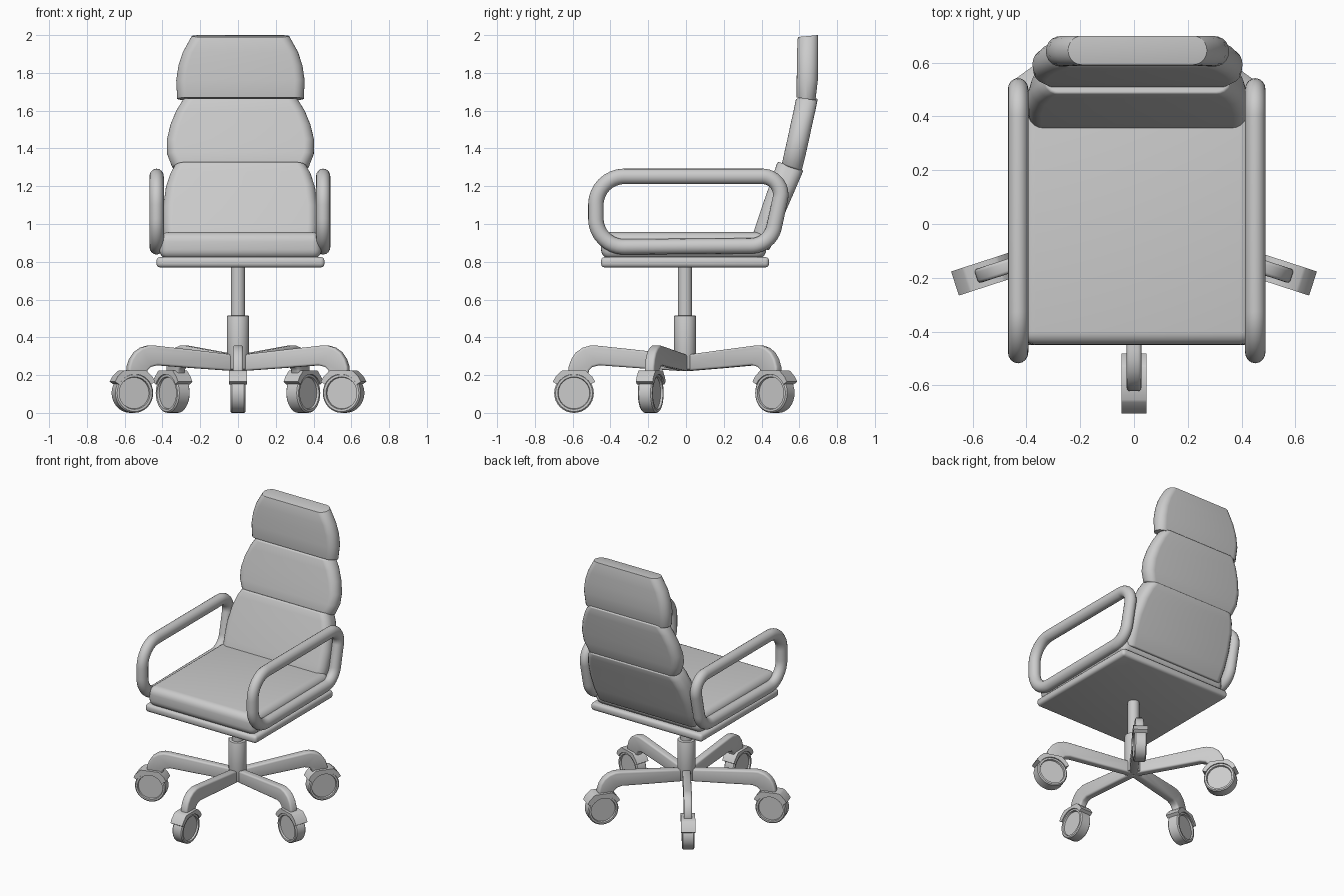
import bpy, bmesh
from math import sin, cos, pi, radians
from mathutils import Vector, Matrix

if "Cube" in bpy.data.objects:
    bpy.data.objects.remove(bpy.data.objects["Cube"])

CX, BY = 0.013, -0.005          # upper body x offset, base y offset


def finish(name, bm, bevel=0, segs=3, matrix=None, min_angle=35):
    """Bevel the hard edges, turn into a smooth-by-angle object."""
    bmesh.ops.recalc_face_normals(bm, faces=bm.faces)
    if bevel:
        hard = [e for e in bm.edges if len(e.link_faces) == 2
                and e.calc_face_angle() > radians(min_angle)]
        bmesh.ops.bevel(bm, geom=hard, offset=bevel, segments=segs,
                        profile=0.5, affect='EDGES', clamp_overlap=True)
    if matrix:
        bm.transform(matrix)
    me = bpy.data.meshes.new(name)
    bm.to_mesh(me)
    bm.free()
    ob = bpy.data.objects.new(name, me)
    bpy.context.collection.objects.link(ob)
    smooth(ob)
    return ob


def smooth(ob):
    bpy.ops.object.select_all(action='DESELECT')
    ob.select_set(True)
    bpy.context.view_layer.objects.active = ob
    bpy.ops.object.shade_smooth_by_angle(angle=radians(35))


def loft(rings, caps=True, closed=False):
    """Skin a list of equal-length point rings."""
    bm = bmesh.new()
    vs = [[bm.verts.new(p) for p in r] for r in rings]
    n = len(vs[0])
    pairs = list(zip(vs, vs[1:])) + ([(vs[-1], vs[0])] if closed else [])
    for a, b in pairs:
        for i in range(n):
            j = (i + 1) % n
            bm.faces.new((a[i], a[j], b[j], b[i]))
    if caps:
        bm.faces.new(vs[0])
        bm.faces.new(vs[-1])
    return bm


def box(x0, x1, y0, y1, z0, z1):
    return loft([[(x0, y0, z), (x1, y0, z), (x1, y1, z), (x0, y1, z)] for z in (z0, z1)])


def slab(profile, half):
    """Extrude an (x, z) outline symmetrically along y."""
    return loft([[(x, y, z) for x, z in profile] for y in (-half, half)])


def turned(profile, n=32):
    """Lathe an (r, z) profile around z."""
    return loft([[(r * cos(2 * pi * i / n), r * sin(2 * pi * i / n), z)
                  for i in range(n)] for r, z in profile])


def fillet(corners, n=10):
    """Closed 2D path through (a, b, radius) corners."""
    out = []
    for i, (a, b, r) in enumerate(corners):
        p = Vector((a, b))
        d1 = (Vector(corners[i - 1][:2]) - p).normalized()
        d2 = (Vector(corners[(i + 1) % len(corners)][:2]) - p).normalized()
        p1, p2 = p + d1 * r, p + d2 * r
        c = p + (d1 + d2).normalized() * (r / cos(d1.angle(d2) / 2))
        rad = (p1 - c).length
        for k in range(n + 1):
            d = (p1 - c).normalized() * (1 - k / n) + (p2 - c).normalized() * (k / n)
            out.append(c + d.normalized() * rad)
    return out


# Seat cushion and the pan beneath it
finish("seat_cushion", box(CX - 0.43, CX + 0.43, -0.45, 0.425, 0.815, 0.957), 0.05, 5)
finish("seat_pan", box(CX - 0.445, CX + 0.445, -0.45, 0.44, 0.77, 0.825), 0.02, 3)


# Backrest cushions: (z front, z back, y front, y back, half width) stations
def cushion(name, stations):
    rings = []
    for zf, zb, yf, yb, w in stations:
        c = 0.052
        path = fillet([(-w, yf, c), (w, yf, c), (w, yb, c), (-w, yb, c)], 5)
        rings.append([(CX + x, y, zf + (zb - zf) * (y - yf) / (yb - yf)) for x, y in path])
    finish(name, loft(rings), 0.022, 3, min_angle=50)


cushion("back_cushion_lower", [
    (0.89, 0.86, 0.335, 0.44, 0.40), (1.0, 0.96, 0.372, 0.485, 0.41),
    (1.10, 1.06, 0.405, 0.525, 0.41), (1.21, 1.17, 0.444, 0.573, 0.395),
    (1.28, 1.24, 0.468, 0.603, 0.372), (1.33, 1.285, 0.485, 0.622, 0.345)])
cushion("back_cushion_middle", [
    (1.315, 1.28, 0.507, 0.612, 0.36), (1.38, 1.36, 0.521, 0.632, 0.388),
    (1.45, 1.44, 0.537, 0.65, 0.39), (1.53, 1.525, 0.554, 0.668, 0.37),
    (1.60, 1.60, 0.57, 0.685, 0.34), (1.665, 1.665, 0.583, 0.698, 0.30)])
cushion("back_cushion_upper", [
    (1.67, 1.655, 0.586, 0.685, 0.335), (1.76, 1.76, 0.586, 0.698, 0.34),
    (1.84, 1.84, 0.587, 0.70, 0.328), (1.91, 1.91, 0.588, 0.70, 0.305),
    (1.99, 2.0, 0.592, 0.70, 0.258)])

# Looped tubular armrests
loop = fillet([(-0.477, 1.252, 0.15), (0.525, 1.252, 0.12),
               (0.445, 0.885, 0.10), (-0.477, 0.878, 0.15)])
for side, x in (("left", CX - 0.444), ("right", CX + 0.438)):
    rings = []
    for i, p in enumerate(loop):
        t = (loop[(i + 1) % len(loop)] - loop[i - 1]).normalized()
        nrm = Vector((t.y, -t.x))
        rings.append([(x + 0.038 * cos(a), *(p + nrm * 0.041 * sin(a)))
                      for a in [2 * pi * k / 16 for k in range(16)]])
    finish(side + "_armrest", loft(rings, caps=False, closed=True))

# Gas column
at_base = Matrix.Translation((0, BY, 0))
finish("column_sleeve", turned([(0.058, 0.23), (0.058, 0.515)]), 0.004, 2, at_base)
finish("column_piston", turned([(0.038, 0.5), (0.038, 0.78)]), matrix=at_base)

# Five-spoke base: leg, caster hood and wheel, modelled along +x and rotated
R = 0.588
leg = [(0, 0.22), (0.25, 0.237), (0.455, 0.252), (0.49, 0.243), (0.508, 0.225), (0.513, 0.2),
       (0.618, 0.2), (0.616, 0.245), (0.602, 0.285), (0.578, 0.32), (0.542, 0.345),
       (0.50, 0.357), (0.465, 0.356), (0.25, 0.333), (0, 0.305)]
hood = [(R - 0.112, 0.165), (R - 0.098, 0.19), (R - 0.07, 0.218), (R - 0.06, 0.225),
        (R + 0.06, 0.225), (R + 0.07, 0.218), (R + 0.098, 0.19), (R + 0.112, 0.165)]
hood += [(R + 0.1 * cos(radians(a)), 0.105 + 0.1 * sin(radians(a))) for a in range(27, 154, 14)]
wheel = [(0.083, -0.028), (0.086, -0.04), (0.098, -0.04), (0.105, -0.033),
         (0.105, 0.033), (0.098, 0.04), (0.086, 0.04), (0.083, 0.028)]
for i in range(5):
    turn = at_base @ Matrix.Rotation(radians(-90 + 72 * i), 4, 'Z')
    finish(f"base_leg_{i + 1}", slab(leg, 0.027), 0.012, 3, turn, 50)
    finish(f"caster_hood_{i + 1}", slab(hood, 0.047), matrix=turn)
    spin = turn @ Matrix.Translation((R, 0, 0.105)) @ Matrix.Rotation(pi / 2, 4, 'X')
    finish(f"caster_wheel_{i + 1}", turned(wheel), matrix=spin)
